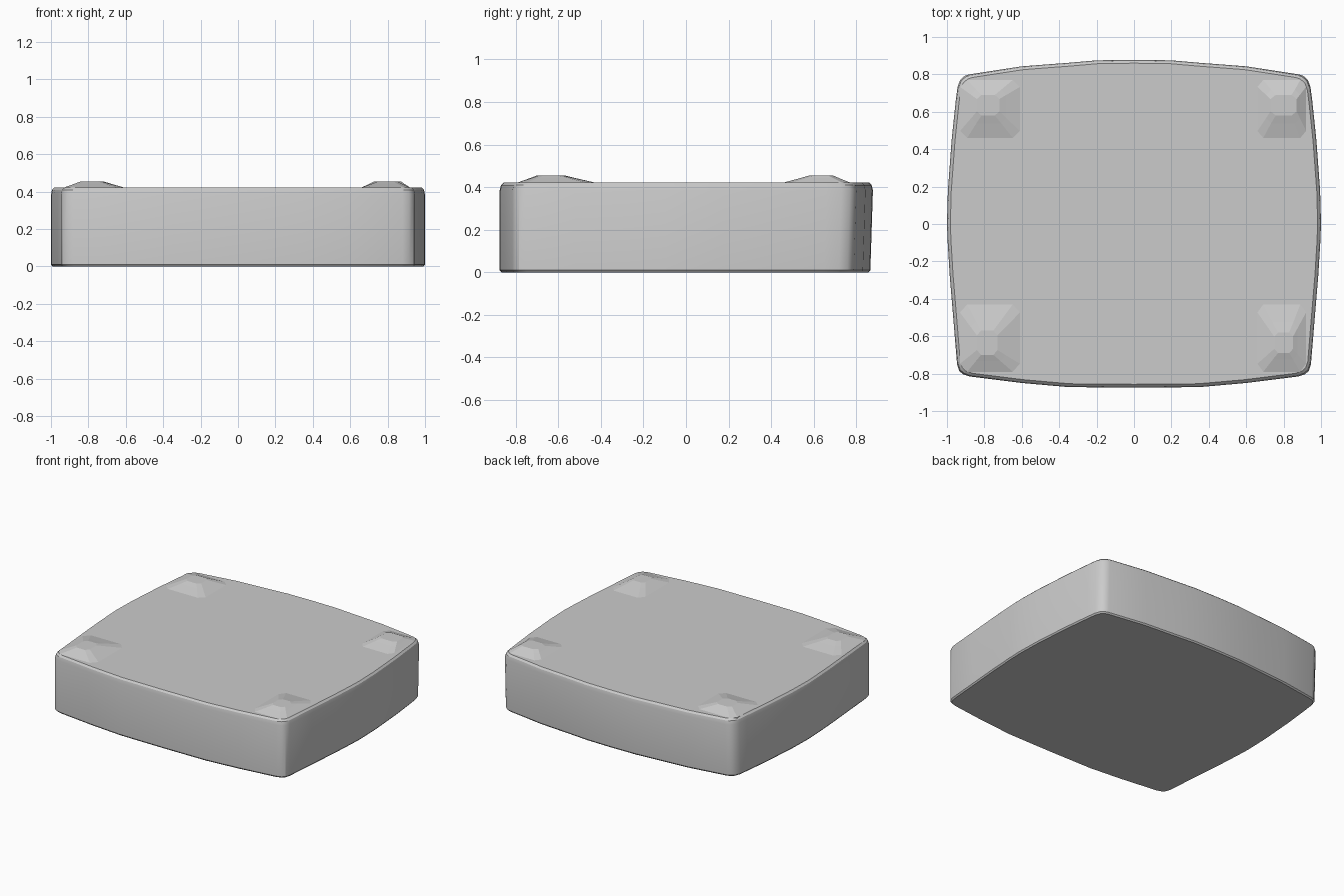
import bpy, bmesh

if "Cube" in bpy.data.objects:
    bpy.data.objects.remove(bpy.data.objects["Cube"])

def loft(name, rings):
    """Skin a stack of matching closed rings and cap both ends."""
    bm = bmesh.new()
    vs = [[bm.verts.new(p) for p in r] for r in rings]
    n = len(rings[0])
    for a, b in zip(vs, vs[1:]):
        for i in range(n):
            j = (i + 1) % n
            bm.faces.new((a[i], a[j], b[j], b[i]))
    bm.faces.new(vs[0][::-1])
    bm.faces.new(vs[-1])
    bmesh.ops.recalc_face_normals(bm, faces=bm.faces)
    me = bpy.data.meshes.new(name)
    bm.to_mesh(me)
    bm.free()
    ob = bpy.data.objects.new(name, me)
    bpy.context.collection.objects.link(ob)
    return ob

# Slab: bulged square outline, right half then mirrored
half = [(0, -.875), (.35, -.872), (.6, -.85), (.88, -.815), (.915, -.803),
        (.935, -.785), (.946, -.75), (.965, -.52), (.985, -.28), (.996, -.1), (1, 0),
        (.995, .18), (.975, .45), (.953, .66), (.944, .73), (.93, .77), (.905, .792),
        (.88, .8), (.6, .843), (.35, .862), (.2, .875), (0, .878)]
outline = half + [(-x, y) for x, y in half[-2:0:-1]]

def ring(z, inset, lean=0):
    sx, sy = 1 - inset, 1 - inset / .87
    return [(x * sx, y * sy - (lean if y > .6 else 0), z) for x, y in outline]

slab = loft("cushion_slab", [ring(0, .008, .012), ring(.01, 0, .012), ring(.385, 0),
                             ring(.41, .006), ring(.422, .018)])

# Corner mounds: octagonal base rising to a small flat plateau
def octagon(x0, x1, y0, y1, z, c):
    dx, dy = (x1 - x0) * c, (y1 - y0) * c
    return [(x0 + dx, y0, z), (x1 - dx, y0, z), (x1, y0 + dy, z), (x1, y1 - dy, z),
            (x1 - dx, y1, z), (x0 + dx, y1, z), (x0, y1 - dy, z), (x0, y0 + dy, z)]

mounds = {
    "front_left_mound": ((-.93, -.61, -.79, -.43), (-.84, -.73, -.7, -.57)),
    "front_right_mound": ((.66, .92, -.79, -.43), (.75, .85, -.69, -.58)),
    "back_left_mound": ((-.93, -.61, .46, .77), (-.84, -.72, .58, .69)),
    "back_right_mound": ((.66, .92, .46, .77), (.73, .87, .58, .69)),
}
for name, (base, top) in mounds.items():
    mid = [b * .35 + t * .65 for b, t in zip(base, top)]
    loft(name, [octagon(*base, .415, .12), octagon(*base, .422, .12),
                octagon(*mid, .443, .15), octagon(*top, .455, .2)])

# Smooth the rounded walls, keep the rims crisp
bpy.ops.object.select_all(action='DESELECT')
slab.select_set(True)
bpy.context.view_layer.objects.active = slab
bpy.ops.object.shade_smooth_by_angle(angle=0.52)
